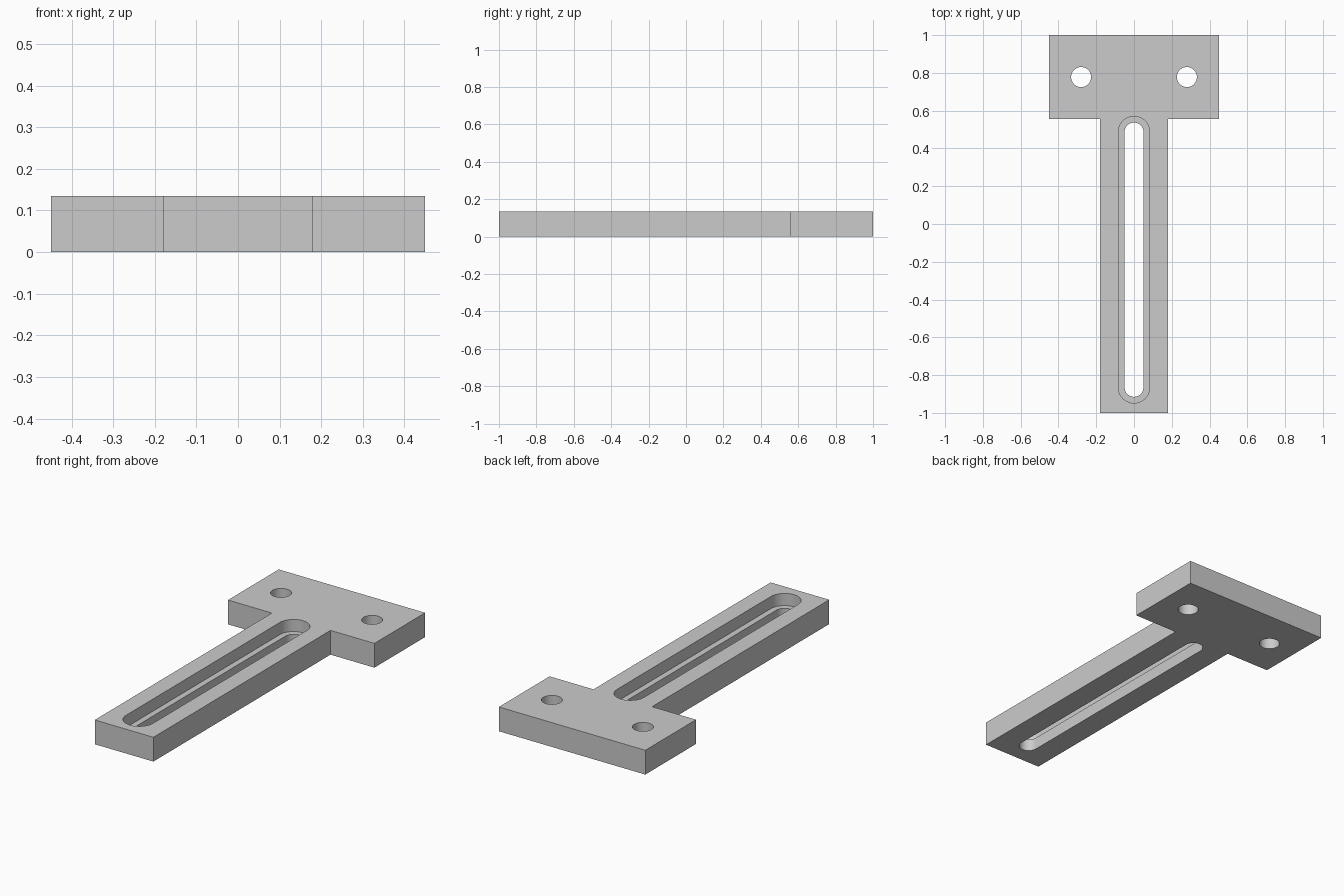
import bpy, bmesh, math

if "Cube" in bpy.data.objects:
    bpy.data.objects.remove(bpy.data.objects["Cube"])

T = 0.135        # plate thickness
STEP = 0.0675    # height of the ledge inside the slot


def prism(name, points, z0, z1):
    """Extrude a counter-clockwise outline from z0 to z1."""
    bm = bmesh.new()
    face = bm.faces.new([bm.verts.new((x, y, z0)) for x, y in points])
    top = bmesh.ops.extrude_face_region(bm, geom=[face])["geom"]
    for v in top:
        if isinstance(v, bmesh.types.BMVert):
            v.co.z = z1
    bmesh.ops.recalc_face_normals(bm, faces=bm.faces)
    mesh = bpy.data.meshes.new(name)
    bm.to_mesh(mesh)
    bm.free()
    obj = bpy.data.objects.new(name, mesh)
    bpy.context.collection.objects.link(obj)
    return obj


def capsule(x, y0, y1, r, n=24):
    """Round-ended slot outline; a circle when y0 equals y1."""
    pts = []
    for cy, start in ((y1, 0.0), (y0, math.pi)):
        steps = n if y0 == y1 else n + 1
        for i in range(steps):
            a = start + math.pi * i / n
            pts.append((x + r * math.cos(a), cy + r * math.sin(a)))
    return pts


# T-shaped plate outline: right half mirrored to the left
half = [(0.18, -1), (0.18, 0.555), (0.45, 0.555), (0.45, 1)]
plate = prism("t_plate", half + [(-x, y) for x, y in reversed(half)], 0, T)

# Cutters: stepped slot and two mounting holes
cutters = [
    prism("slot_cutter", capsule(0, -0.865, 0.487, 0.05), -0.1, T + 0.1),
    prism("slot_recess_cutter", capsule(0, -0.865, 0.487, 0.083), STEP, T + 0.1),
]
for side in (-1, 1):
    cutters.append(prism("hole_cutter", capsule(side * 0.28, 0.778, 0.778, 0.053),
                         -0.1, T + 0.1))

bpy.context.view_layer.objects.active = plate
plate.select_set(True)
for cutter in cutters:
    cutter.hide_render = True
    mod = plate.modifiers.new(cutter.name, "BOOLEAN")
    mod.operation = "DIFFERENCE"
    mod.solver = "EXACT"
    mod.object = cutter
    bpy.ops.object.modifier_apply(modifier=mod.name)
    bpy.data.objects.remove(cutter)

# Smooth round walls, sharp edges
bpy.ops.object.shade_smooth_by_angle(angle=math.radians(30))
